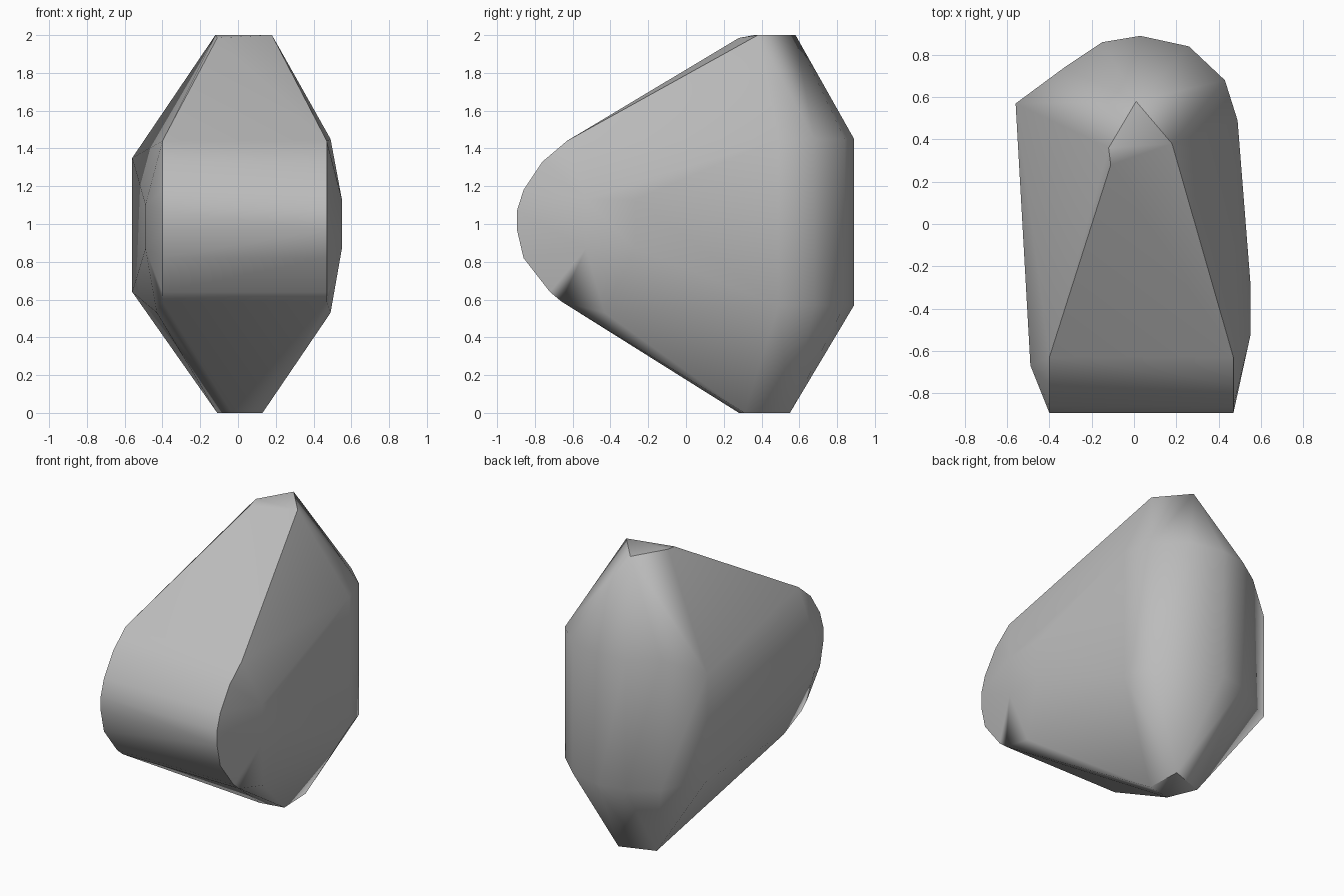
import bpy
import bmesh
import math


def remove_default_cube():
    cube = bpy.data.objects.get("Cube")
    if cube is not None:
        bpy.data.objects.remove(cube, do_unlink=True)


def make_material(name, colour):
    material = bpy.data.materials.new(name)
    material.use_nodes = True
    material.diffuse_color = colour
    for node in material.node_tree.nodes:
        if node.type == "BSDF_PRINCIPLED":
            node.inputs["Base Color"].default_value = colour
            node.inputs["Roughness"].default_value = 0.9
    return material


def upright_edges(outline, low, high):
    """Raise every outline point into a low and a high corner."""
    return [(x, y, z) for x, y in outline for z in (low, high)]


def sweep_profile(profile, left, right):
    """Repeat a side profile at both ends of the nose."""
    return [(x, y, z) for y, z in profile for x in (left, right)]


def build_hull(name, corners, material, sharp_angle):
    """Wrap the cut corners in a convex shell with soft shading."""
    mesh = bpy.data.meshes.new(name)
    bm = bmesh.new()
    for corner in corners:
        bm.verts.new(corner)
    result = bmesh.ops.convex_hull(bm, input=bm.verts[:], use_existing_faces=False)
    inside = [item for item in result["geom_interior"] if isinstance(item, bmesh.types.BMVert)]
    bmesh.ops.delete(bm, geom=inside, context="VERTS")
    bmesh.ops.recalc_face_normals(bm, faces=bm.faces[:])
    bm.to_mesh(mesh)
    bm.free()
    mesh.materials.append(material)

    shell = bpy.data.objects.new(name, mesh)
    bpy.context.scene.collection.objects.link(shell)
    bpy.ops.object.select_all(action="DESELECT")
    bpy.context.view_layer.objects.active = shell
    shell.select_set(True)
    bpy.ops.object.shade_smooth_by_angle(angle=math.radians(sharp_angle))

    # Large facets dominate the shading, so they stay flat
    weighted = shell.modifiers.new("facet_weighting", "WEIGHTED_NORMAL")
    weighted.keep_sharp = True
    return shell


remove_default_cube()
stone_grey = make_material("stone grey", (0.5, 0.5, 0.5, 1.0))

# Small flat crown and foot
crown = [(0.01, 0.58, 2), (-0.12, 0.36, 2), (-0.11, 0.28, 1.985), (0.18, 0.38, 2)]
foot = [(0.13, 0.31, 0), (0.12, 0.55, 0), (-0.11, 0.47, 0), (-0.03, 0.28, 0)]

# Rounded back wall, and its sharp corner on one side
back_outline = [(-0.33, 0.74), (-0.15, 0.86), (0.03, 0.89), (0.26, 0.84), (0.43, 0.68), (0.49, 0.49)]
back_wall = upright_edges(back_outline, low=0.57, high=1.45)
back_corner = upright_edges([(-0.56, 0.57)], low=0.64, high=1.35)

# Rounded nose at the front
nose_profile = [(-0.63, 1.44), (-0.76, 1.33), (-0.86, 1.18), (-0.895, 1.07),
                (-0.895, 0.97), (-0.86, 0.82), (-0.72, 0.64), (-0.66, 0.59)]
nose = sweep_profile(nose_profile, left=-0.4, right=0.47)

# Slight swelling of the flanks, and their lower rims
flanks = upright_edges([(0.55, -0.27), (0.55, -0.53)], low=0.87, high=1.13)
flanks += upright_edges([(-0.49, -0.67)], low=0.87, high=1.1)
rims = sweep_profile([(-0.43, 0.53)], left=-0.43, right=0.49)

corners = crown + foot + back_wall + back_corner + nose + flanks + rims
build_hull("boulder", corners, stone_grey, sharp_angle=42)
